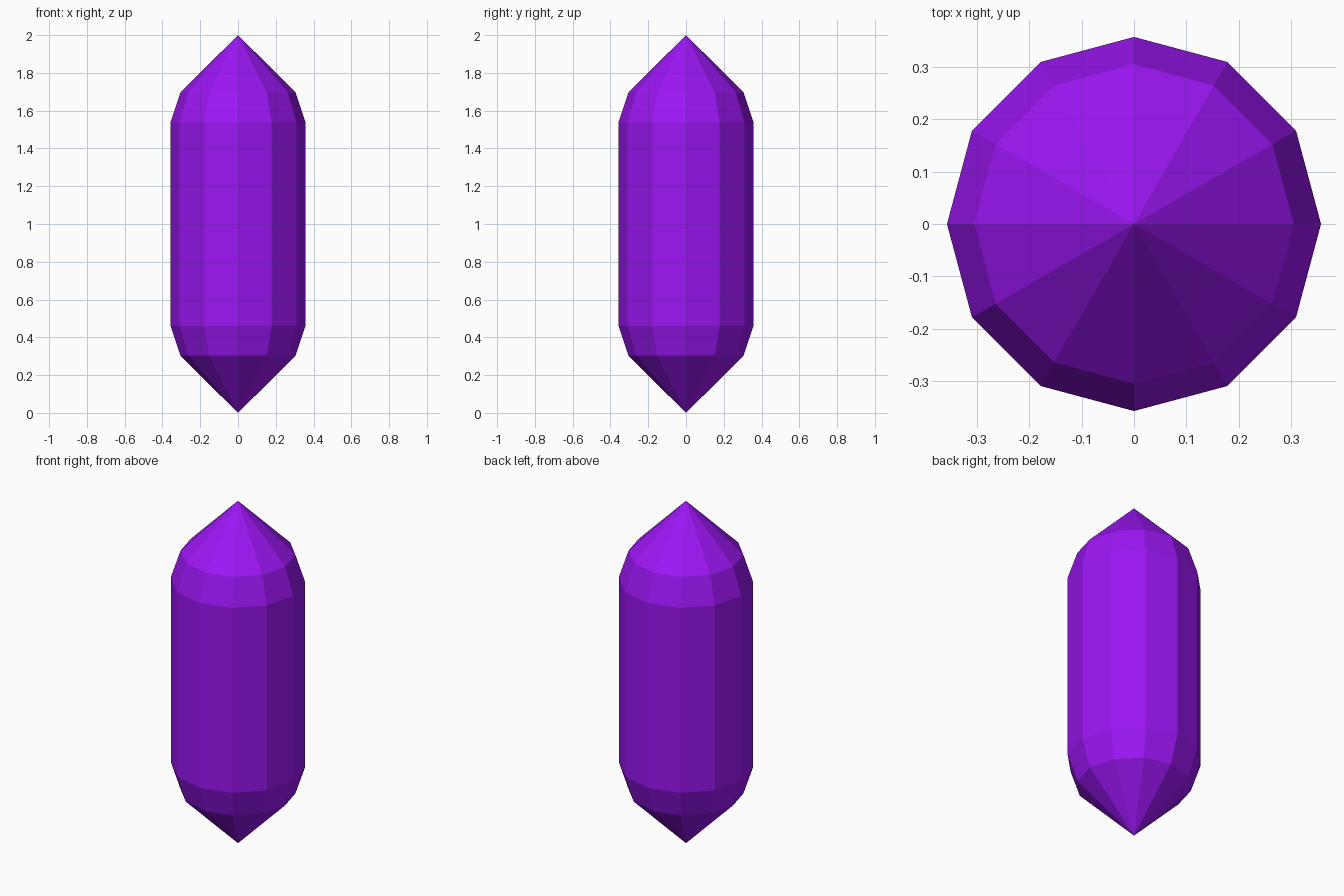
import bpy, bmesh
from math import cos, sin, tau

if "Cube" in bpy.data.objects:
    bpy.data.objects.remove(bpy.data.objects["Cube"])

SIDES = 12
# (radius, height) of each ring between the two points
RINGS = [(0.305, 0.303), (0.357, 0.46), (0.357, 1.54), (0.305, 1.697)]

bm = bmesh.new()
rings = [[bm.verts.new((r * cos(tau * i / SIDES), r * sin(tau * i / SIDES), z))
          for i in range(SIDES)] for r, z in RINGS]
bottom = bm.verts.new((0, 0, 0))
top = bm.verts.new((0, 0, 2))

for i in range(SIDES):
    j = (i + 1) % SIDES
    # pointed ends
    bm.faces.new((bottom, rings[0][j], rings[0][i]))
    bm.faces.new((rings[-1][i], rings[-1][j], top))
    # bevel bands and long shaft facets
    for low, high in zip(rings, rings[1:]):
        bm.faces.new((low[i], low[j], high[j], high[i]))

mesh = bpy.data.meshes.new("crystal")
bm.to_mesh(mesh)
bm.free()
crystal = bpy.data.objects.new("crystal", mesh)
bpy.context.collection.objects.link(crystal)

# purple gem colour
purple = bpy.data.materials.new("purple")
purple.diffuse_color = (0.33, 0.008, 0.90, 1)
purple.use_nodes = True
purple.node_tree.nodes["Principled BSDF"].inputs["Base Color"].default_value = purple.diffuse_color
mesh.materials.append(purple)
